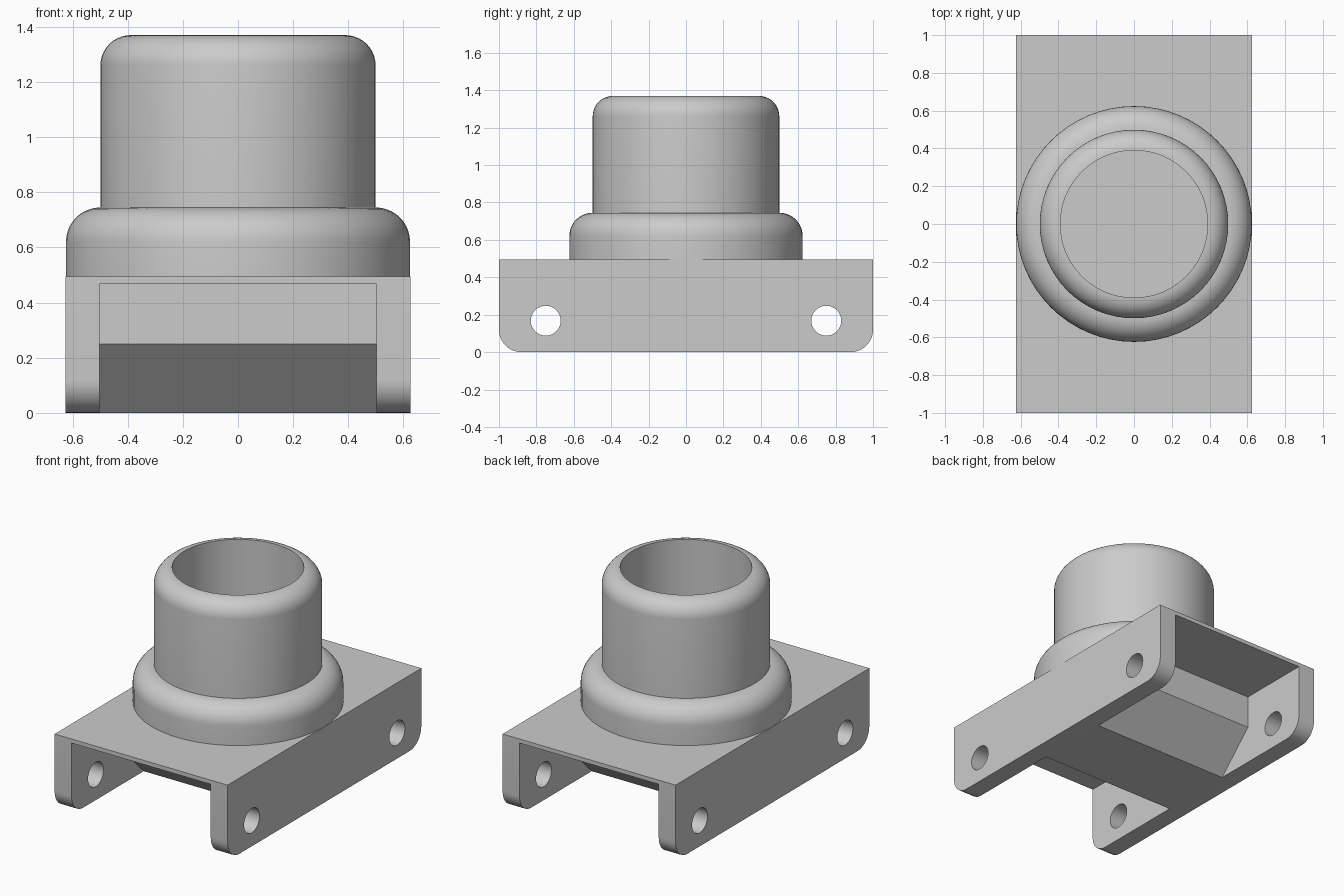
import bpy, bmesh, math

if "Cube" in bpy.data.objects:
    bpy.data.objects.remove(bpy.data.objects["Cube"])

grey = bpy.data.materials.new("plain grey")
grey.diffuse_color = (0.6, 0.6, 0.6, 1)
grey.use_nodes = True
grey.node_tree.nodes["Principled BSDF"].inputs["Base Color"].default_value = grey.diffuse_color


def make(name, bm):
    bmesh.ops.recalc_face_normals(bm, faces=bm.faces)
    mesh = bpy.data.meshes.new(name)
    bm.to_mesh(mesh)
    bm.free()
    obj = bpy.data.objects.new(name, mesh)
    bpy.context.collection.objects.link(obj)
    mesh.materials.append(grey)
    return obj


def arc(cx, cz, r, a0, a1, n=10):
    angles = [math.radians(a0 + (a1 - a0) * i / n) for i in range(n + 1)]
    return [(cx + r * math.cos(a), cz + r * math.sin(a)) for a in angles]


def extrude_x(name, profile, half):
    """Prism with a (y, z) profile, spanning x from -half to half."""
    bm = bmesh.new()
    face = bm.faces.new([bm.verts.new((-half, y, z)) for y, z in profile])
    out = bmesh.ops.extrude_face_region(bm, geom=[face])["geom"]
    verts = [v for v in out if isinstance(v, bmesh.types.BMVert)]
    bmesh.ops.translate(bm, verts=verts, vec=(2 * half, 0, 0))
    return make(name, bm)


def lathe(name, profile, steps=64):
    """Closed (radius, z) ring profile turned about the z axis."""
    bm = bmesh.new()
    rings = [[bm.verts.new((r * math.cos(t), r * math.sin(t), z)) for r, z in profile]
             for t in (2 * math.pi * i / steps for i in range(steps))]
    n = len(profile)
    for i in range(steps):
        a, b = rings[i], rings[(i + 1) % steps]
        for j in range(n):
            k = (j + 1) % n
            bm.faces.new((a[j], b[j], b[k], a[k]))
    return make(name, bm)


def smooth(obj):
    bpy.ops.object.select_all(action='DESELECT')
    obj.select_set(True)
    bpy.context.view_layer.objects.active = obj
    bpy.ops.object.shade_smooth_by_angle(angle=math.radians(30))


# Bracket blank with rounded lower corners
R = 0.12
blank = [(-1, 0.495)] + arc(-1 + R, R, R, 180, 270) + arc(1 - R, R, R, 270, 360) + [(1, 0.495)]
bracket = extrude_x("bracket", blank, 0.625)

# End pockets (leaving a solid middle with sloped lower edges) and pin holes
cutters = []
for s in (-1, 1):
    pocket = [(s * y, z) for y, z in
              ((1.2, 0.468), (0.505, 0.468), (0.505, 0.25), (0.255, 0), (0.155, -0.1), (1.2, -0.1))]
    cutters.append(extrude_x("pocket_cutter", pocket, 0.503))
    cutters.append(extrude_x("hole_cutter", arc(s * 0.75, 0.168, 0.08, 0, 360, 32)[:-1], 0.8))

for c in cutters:
    mod = bracket.modifiers.new("cut", 'BOOLEAN')
    mod.operation = 'DIFFERENCE'
    mod.solver = 'EXACT'
    mod.object = c
bpy.context.view_layer.objects.active = bracket
for mod in list(bracket.modifiers):
    bpy.ops.object.modifier_apply(modifier=mod.name)
for c in cutters:
    bpy.data.objects.remove(c)
smooth(bracket)

# Socket: rounded flange and hollow neck with a rounded rim
socket = lathe("socket", [(0.39, 0.495), (0.624, 0.495)]
               + arc(0.499, 0.62, 0.125, 0, 90)
               + arc(0.389, 1.26, 0.11, 0, 90)[:-1] + [(0.39, 1.37)])
smooth(socket)
